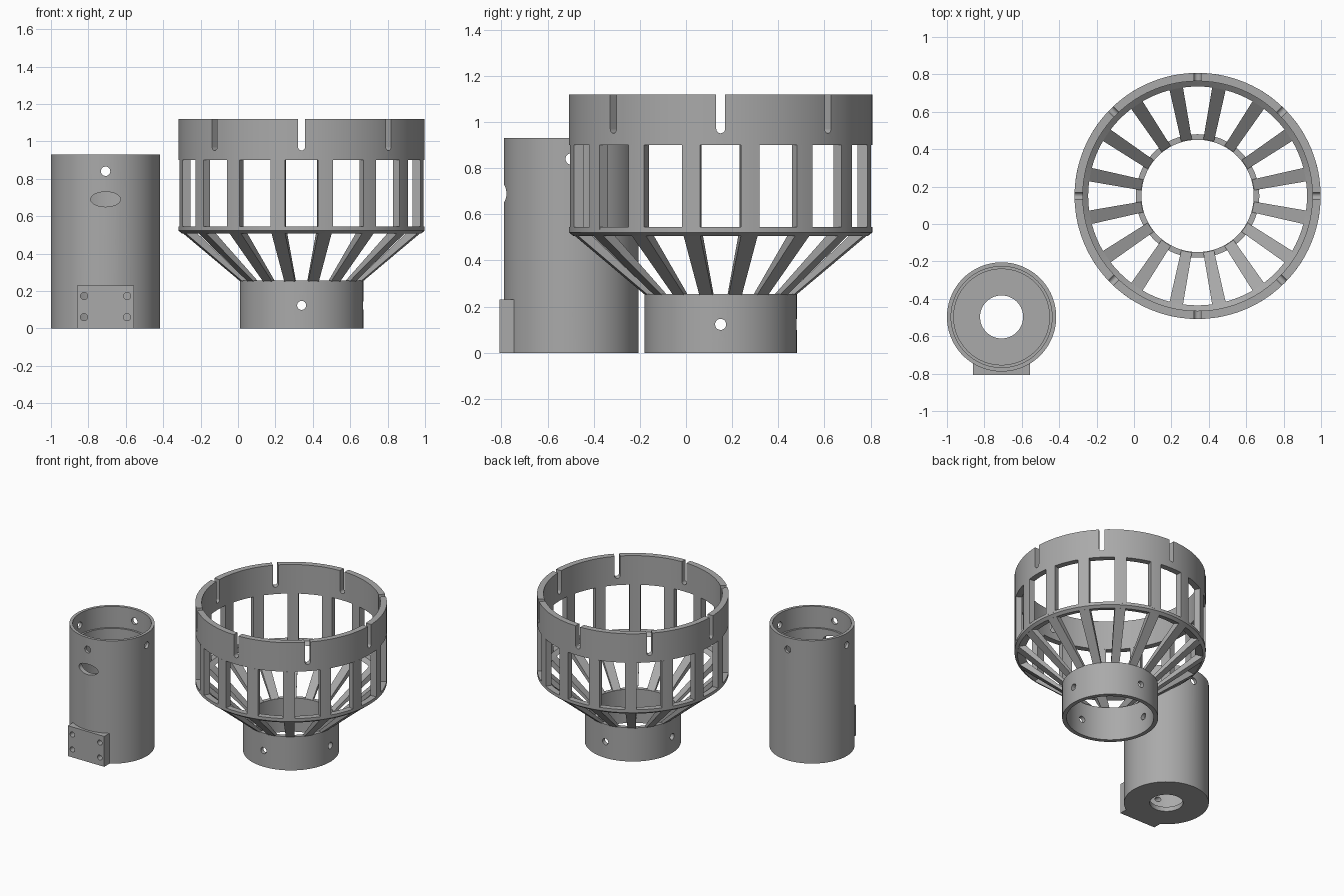
import bpy, bmesh
from math import sin, cos, pi, asin
from mathutils import Matrix, Vector

cube = bpy.data.objects.get("Cube")
if cube:
    bpy.data.objects.remove(cube, do_unlink=True)

grey = bpy.data.materials.new("mid grey")
grey.use_nodes = True
grey.diffuse_color = (0.4, 0.4, 0.4, 1)
grey.node_tree.nodes["Principled BSDF"].inputs["Base Color"].default_value = (0.4, 0.4, 0.4, 1)

SEG = 96
BASKET = Vector((0.34, 0.15, 0))
TUBE = Vector((-0.708, -0.497, 0))


def make(name, bm, origin):
    bmesh.ops.recalc_face_normals(bm, faces=bm.faces)
    mesh = bpy.data.meshes.new(name)
    bm.to_mesh(mesh)
    bm.free()
    mesh.materials.append(grey)
    obj = bpy.data.objects.new(name, mesh)
    obj.location = origin
    bpy.context.collection.objects.link(obj)
    return obj


def select(obj):
    bpy.ops.object.select_all(action='DESELECT')
    obj.select_set(True)
    bpy.context.view_layer.objects.active = obj


def smooth(obj):
    select(obj)
    bpy.ops.object.shade_smooth_by_angle(angle=0.5)


def revolve(bm, profile, start=0.0, sweep=2 * pi, steps=SEG):
    """Sweep a closed (radius, z) profile about z, capping partial sweeps."""
    full = sweep > 6.28
    rings = []
    for i in range(steps if full else steps + 1):
        a = start + sweep * i / steps
        rings.append([bm.verts.new((r * cos(a), r * sin(a), z)) for r, z in profile])
    n = len(profile)
    for i in range(steps):
        a, b = rings[i], rings[(i + 1) % len(rings)]
        for j in range(n):
            k = (j + 1) % n
            bm.faces.new((a[j], a[k], b[k], b[j]))
    if not full:
        bm.faces.new(rings[0])
        bm.faces.new(rings[-1])


def box(bm, centre, size):
    mat = Matrix.Translation(centre) @ Matrix.Diagonal((*size, 1))
    bmesh.ops.create_cube(bm, size=1, matrix=mat)


def drill(bm, angle, reach, side, z, rx, rz, depth):
    """Horizontal elliptical rod pointing outward at the given angle."""
    mat = (Matrix.Rotation(angle, 4, 'Z') @ Matrix.Translation((reach, side, z))
           @ Matrix.Rotation(pi / 2, 4, 'Y') @ Matrix.Diagonal((rz, rx, depth, 1)))
    bmesh.ops.create_cone(bm, cap_ends=True, segments=32, radius1=1, radius2=1, depth=1, matrix=mat)


def boolean(obj, bm, operation='DIFFERENCE'):
    tool = make("cutter", bm, obj.location)
    tool.hide_render = True
    select(obj)
    mod = obj.modifiers.new("cut", 'BOOLEAN')
    mod.operation = operation
    mod.solver = 'EXACT'
    mod.object = tool
    bpy.ops.object.modifier_apply(modifier=mod.name)
    bpy.data.objects.remove(tool, do_unlink=True)


# Basket: slotted top band
bm = bmesh.new()
revolve(bm, [(0.614, 0.9), (0.658, 0.9), (0.658, 1.12), (0.614, 1.12)])
band = make("basket_top_band", bm, BASKET)
for kind in ("slot", "round_end"):
    bm = bmesh.new()
    for i in range(8):
        a = i * pi / 4
        if kind == "slot":
            start = len(bm.verts)
            box(bm, (0.636, 0, 1.07), (0.12, 0.038, 0.2))
            bm.verts.ensure_lookup_table()
            bmesh.ops.rotate(bm, verts=bm.verts[start:], cent=(0, 0, 0), matrix=Matrix.Rotation(a, 3, 'Z'))
        else:
            drill(bm, a, 0.636, 0, 0.97, 0.019, 0.019, 0.12)
    boolean(band, bm)
smooth(band)

# Basket: upright posts
bm = bmesh.new()
half = asin(0.04 / 0.655)
for i in range(16):
    a = (i + 0.5) * pi / 8
    revolve(bm, [(0.614, 0.535), (0.658, 0.535), (0.658, 0.9), (0.614, 0.9)], a - half, 2 * half, 4)
smooth(make("basket_posts", bm, BASKET))

# Basket: middle ring with a sloping underside
bm = bmesh.new()
revolve(bm, [(0.614, 0.545), (0.658, 0.545), (0.658, 0.522), (0.638, 0.506), (0.585, 0.522)])
smooth(make("basket_middle_ring", bm, BASKET))

# Basket: sloping spokes, a little wider at the top
bm = bmesh.new()
for i in range(16):
    turn = Matrix.Rotation((i + 0.5) * pi / 8, 3, 'Z')
    sides = []
    for s in (-1, 1):
        outline = [(0.327, 0.25, 0.029), (0.645, 0.513, 0.037), (0.6, 0.53, 0.037), (0.302, 0.254, 0.029)]
        sides.append([bm.verts.new(turn @ Vector((r, s * w, z))) for r, z, w in outline])
    lo, hi = sides
    bm.faces.new(lo)
    bm.faces.new(hi)
    for j in range(4):
        k = (j + 1) % 4
        bm.faces.new((lo[j], lo[k], hi[k], hi[j]))
make("basket_spokes", bm, BASKET)

# Basket: drilled collar
bm = bmesh.new()
revolve(bm, [(0.3, 0), (0.33, 0), (0.33, 0.255), (0.3, 0.255)])
collar = make("basket_collar", bm, BASKET)
bm = bmesh.new()
for i in range(4):
    drill(bm, i * pi / 2, 0.315, 0, 0.123, 0.024, 0.024, 0.12)
boolean(collar, bm)
smooth(collar)

# Tube: stepped cup with a hole in its floor
bm = bmesh.new()
revolve(bm, [(0.115, 0), (0.292, 0), (0.292, 0.93), (0.27, 0.93), (0.27, 0.77),
             (0.256, 0.77), (0.256, 0.035), (0.115, 0.035)])
tube = make("tube_body", bm, TUBE)
bm = bmesh.new()
for i in range(4):
    drill(bm, i * pi / 2, 0.28, 0, 0.84, 0.025, 0.025, 0.12)
drill(bm, -pi / 2, 0.28, 0, 0.69, 0.08, 0.04, 0.16)
boolean(tube, bm)

# Tube: mounting plate at the front, trimmed to the bore and drilled
bm = bmesh.new()
box(bm, (0, -0.261, 0.115), (0.305, 0.1, 0.23))
plate = make("tube_mounting_plate", bm, TUBE)
bm = bmesh.new()
bmesh.ops.create_cone(bm, cap_ends=True, segments=SEG, radius1=0.28, radius2=0.28, depth=1)
boolean(plate, bm)
for part in (plate, tube):
    bm = bmesh.new()
    for x in (-0.115, 0.115):
        for z in (0.06, 0.173):
            drill(bm, -pi / 2, 0.27, x, z, 0.019, 0.019, 0.2)
    boolean(part, bm)
    smooth(part)
